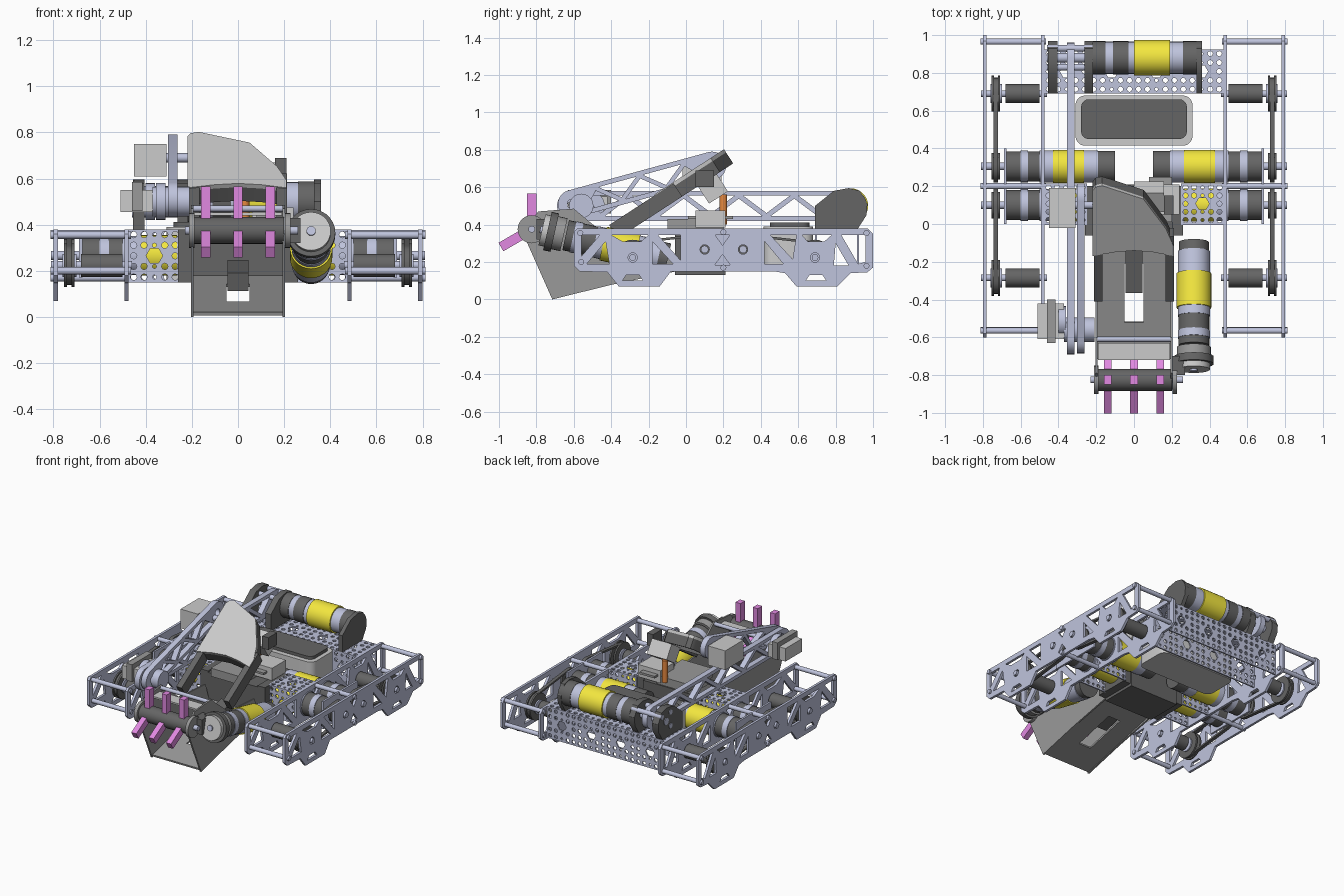
import bpy, bmesh
from math import sin, cos, pi, radians, atan2
from mathutils import Matrix, Vector

if "Cube" in bpy.data.objects:
    bpy.data.objects.remove(bpy.data.objects["Cube"])


def mat(name, rgb):
    m = bpy.data.materials.new(name)
    m.diffuse_color = (*rgb, 1)
    m.use_nodes = True
    m.node_tree.nodes["Principled BSDF"].inputs["Base Color"].default_value = m.diffuse_color
    return m


DARK = mat("dark_grey", (0.13, 0.13, 0.13))
MID = mat("mid_grey", (0.32, 0.32, 0.32))
METAL = mat("pale_metal", (0.52, 0.55, 0.72))
YELLOW = mat("yellow", (0.9, 0.8, 0.05))
PINK = mat("pink", (0.75, 0.25, 0.75))
ORANGE = mat("orange", (0.8, 0.25, 0.05))
I4 = Matrix.Identity(4)


def frame(ex, ey, ez, o=(0, 0, 0)):
    m = Matrix((ex, ey, ez)).transposed().to_4x4()
    m.translation = o
    return m


def side(x):    # sketch (y, z), thickness along x
    return frame((0, 1, 0), (0, 0, 1), (1, 0, 0), (x, 0, 0))


def face(y):    # sketch (x, z), thickness along y
    return frame((1, 0, 0), (0, 0, 1), (0, -1, 0), (0, y, 0))


def flat(z):
    return Matrix.Translation((0, 0, z))


def finish(name, bm, m, material):
    me = bpy.data.meshes.new(name)
    bm.to_mesh(me)
    bm.free()
    ob = bpy.data.objects.new(name, me)
    bpy.context.collection.objects.link(ob)
    ob.matrix_world = m
    if material:
        me.materials.append(material)
    return ob


def box(name, x, y, z, material=None, m=I4, bevel=0):
    bm = bmesh.new()
    bmesh.ops.create_cube(bm, size=1)
    for v in bm.verts:
        v.co = [(a + b) / 2 + c * (b - a) for (a, b), c in zip((x, y, z), v.co)]
    if bevel:
        es = [e for e in bm.edges if abs((e.verts[0].co - e.verts[1].co).normalized().z) > 0.9]
        bmesh.ops.bevel(bm, geom=es, offset=bevel, segments=5, profile=0.5, affect='EDGES')
    return finish(name, bm, m, material)


def cyl(name, p, q, r, material=None, n=28):
    p, q = Vector(p), Vector(q)
    bm = bmesh.new()
    bmesh.ops.create_cone(bm, cap_ends=True, segments=n, radius1=r, radius2=r, depth=(q - p).length)
    m = Matrix.Translation((p + q) / 2) @ (q - p).to_track_quat('Z', 'Y').to_matrix().to_4x4()
    return finish(name, bm, m, material)


def sheet(name, loops, t, m, material=None):
    # filled outline with holes, thickness t
    cu = bpy.data.curves.new(name, 'CURVE')
    cu.dimensions, cu.fill_mode, cu.extrude = '2D', 'BOTH', t / 2
    for pts in loops:
        s = cu.splines.new('POLY')
        s.points.add(len(pts) - 1)
        for sp, p in zip(s.points, pts):
            sp.co = (p[0], p[1], 0, 1)
        s.use_cyclic_u = True
    ob = bpy.data.objects.new(name, cu)
    bpy.context.collection.objects.link(ob)
    ob.matrix_world = m
    if material:
        cu.materials.append(material)
    bpy.ops.object.select_all(action='DESELECT')
    ob.select_set(True)
    bpy.context.view_layer.objects.active = ob
    bpy.ops.object.convert(target='MESH')
    return ob


def ring(cx, cy, r, n=16):
    return [(cx + r * cos(2 * pi * i / n), cy + r * sin(2 * pi * i / n)) for i in range(n)]


def rect(x0, x1, y0, y1):
    return [(x0, y0), (x1, y0), (x1, y1), (x0, y1)]


def capsule(a, b, r, n=12):
    t = atan2(b[1] - a[1], b[0] - a[0])
    arc = lambda c, s: [(c[0] + r * cos(s + pi * i / n), c[1] + r * sin(s + pi * i / n)) for i in range(n + 1)]
    return arc(b, t - pi / 2) + arc(a, t + pi / 2)


def perforated(name, x0, x1, y0, y1, m):
    # grid of small holes with a large hexagon every few columns
    loops = [rect(x0, x1, y0, y1)]
    nx, ny = round((x1 - x0) / 0.047), 5
    for i in range(nx):
        for j in range(ny):
            cx, cy = x0 + (i + .5) * (x1 - x0) / nx, y0 + (j + .5) * (y1 - y0) / ny
            if i % 5 == 2 and j == 2:
                loops.append(ring(cx, cy, 0.036, 6))
            elif not (i % 5 in (1, 2, 3) and j == 2):
                loops.append(ring(cx, cy, 0.009 if i % 5 == 2 else 0.014, 8))
    sheet(name, loops, 0.01, m, METAL)


def motor(name, p, d, parts):
    p, d = Vector(p), Vector(d).normalized()
    for i, (a, b, r, mt) in enumerate(parts):
        cyl(f"{name}_section_{i}", p + d * a, p + d * b, r, mt)


# side rails: truss plates, standoffs, drums, pulleys, belts, drive motors
OUTLINE = [(-.58, .38), (.97, .38), (1, .35), (1, .17), (.97, .145), (.88, .14), (.81, .07), (.59, .07),
           (.53, .14), (.47, .15), (-.08, .15), (-.14, .07), (-.36, .07), (-.42, .145), (-.57, .15), (-.6, .18), (-.6, .36)]
CUTS = [[(-.56, .345), (-.56, .23), (-.46, .345)], [(-.53, .19), (-.41, .19), (-.43, .31)],
        [(-.40, .345), (-.20, .345), (-.24, .31), (-.34, .31)], [(-.15, .345), (-.03, .345), (-.03, .21)],
        [(-.18, .19), (-.07, .19), (-.18, .31)], [(-.34, .1), (-.23, .1), (-.25, .13), (-.32, .13)],
        [(.155, .345), (.235, .345), (.195, .29)], [(.155, .185), (.235, .185), (.195, .24)],
        [(.42, .19), (.52, .19), (.42, .31)], [(.45, .345), (.59, .345), (.57, .215)],
        [(.62, .345), (.78, .345), (.74, .31), (.65, .31)], [(.64, .1), (.75, .1), (.73, .13), (.66, .13)],
        [(.83, .345), (.96, .345), (.96, .20), (.92, .19)], [(.80, .30), (.79, .18), (.87, .18)]]
HUBS = [(-.285, .224), (.69, .224), (.10, .267), (.305, .267)]
for s, tag in ((-1, "left"), (1, "right")):
    holes = CUTS + [ring(y, z, 0.025) for y, z in HUBS]
    for x, where in ((.79, "outer"), (.483, "inner")):
        sheet(f"{tag}_{where}_side_plate", [OUTLINE] + holes, 0.018, side(s * x), METAL)
    for y, z in ((-.56, .20), (-.565, .355), (.965, .355), (.965, .18), (.2, .36), (.2, .17)):
        cyl(f"{tag}_standoff", (s * .465, y, z), (s * .812, y, z), 0.016, METAL, 12)
    for (y, z), (my, mz) in zip(HUBS, (HUBS[2], HUBS[3])):
        cyl(f"{tag}_drum", (s * .5, y, z), (s * .68, y, z), 0.05, DARK)
        cyl(f"{tag}_axle", (s * .46, y, z), (s * .81, y, z), 0.018, METAL, 12)
        for x in (.715, .748):
            cyl(f"{tag}_pulley_flange", (s * (x - .006), y, z), (s * (x + .006), y, z), 0.095, DARK)
            cyl(f"{tag}_drive_flange", (s * (x - .006), my, mz), (s * (x + .006), my, mz), 0.07, DARK)
        cyl(f"{tag}_pulley_core", (s * .70, y, z), (s * .76, y, z), 0.05, METAL)
        belt = [capsule((y, z), (my, mz), r) for r in (.085, .072)]
        sheet(f"{tag}_belt", belt, 0.025, side(s * .732), DARK)
    for y, z in HUBS[2:]:
        motor(f"{tag}_drive_motor_{y}", (0, y, z), (s, 0, 0),
              [(.10, .19, .082, DARK), (.19, .265, .085, METAL), (.265, .43, .088, YELLOW), (.43, .50, .085, METAL),
               (.50, .56, .08, DARK), (.56, .60, .084, METAL), (.60, .68, .08, DARK), (.68, .81, .02, METAL)])
    sheet(f"{tag}_gearbox_plate", [rect(.0, .40, .17, .37)], 0.014, side(s * .682), METAL)
    # front cross channel halves
    a, b = sorted((s * .25, s * .475))
    perforated(f"{tag}_channel_front", a, b, .15, .38, face(.0))
    perforated(f"{tag}_channel_back", a, b, .15, .38, face(.21))
    perforated(f"{tag}_channel_top", a, b, 0, .215, flat(.375))
    box(f"{tag}_channel_clamp", sorted((s * .2, s * .26)), (-.06, .2), (.15, .38), DARK)

# rear cross channel
perforated("rear_channel_back", -.475, .475, .15, .38, face(.92))
perforated("rear_channel_front", -.475, .475, .15, .38, face(.695))
perforated("rear_channel_top", -.475, .475, .69, .925, flat(.375))

# arm motor on its brackets
motor("arm_motor", (0, .88, .5), (1, 0, 0),
      [(-.46, -.22, .025, METAL), (-.22, -.15, .088, DARK), (-.15, -.11, .085, METAL), (-.11, -.03, .088, DARK),
       (-.03, 0, .085, METAL), (0, .19, .094, YELLOW), (.19, .26, .085, METAL), (.26, .36, .088, DARK)])
BRACKET = [(.69, .38), (.92, .38), (.965, .45), (.97, .51), (.93, .58), (.87, .595), (.79, .58), (.69, .50)]
for x, t in ((-.43, .05), (-.24, .045), (.345, .03)):
    sheet("arm_motor_bracket", [BRACKET], t, side(x), DARK)
for y, z in ((.83, .55), (.93, .55), (.83, .45)):
    cyl("arm_hub_bolt", (-.46, y, z), (-.22, y, z), .018, METAL, 12)

# battery in its tray
box("battery_tray", (-.31, .31), (.415, .68), (.15, .39), None, bevel=.05)
box("battery", (-.28, .28), (.45, .66), (.3, .412), DARK, bevel=.04)


def truss(name, p, q, r, x, t, n):
    # rounded bar with alternating triangular windows
    p, q = Vector(p), Vector(q)
    u = (q - p).normalized()
    v = Vector((-u.y, u.x))
    L = (q - p).length
    loops = [capsule(p, q, r), ring(*p, .025), ring(*q, .025)]
    w, step = r - .025, (L - .16) / n
    for i in range(n):
        k, a = (1 if i % 2 else -1), .08 + i * step
        tri = ((a - step * .35, k * w), (a + step * 1.35, k * w), (a + step * .5, -k * w * .7))
        loops.append([p + u * min(max(c, .06), L - .06) + v * h for c, h in tri])
    sheet(name, loops, t, side(x), METAL)


# lift arm links and pivots
truss("lower_arm", (.88, .5), (-.61, .5), .08, -.335, .04, 9)
truss("upper_arm", (-.61, .51), (.14, .715), .075, -.283, .04, 5)
cyl("elbow_hub", (-.37, -.56, .5), (-.21, -.56, .5), .065, METAL)
cyl("elbow_collar", (-.40, -.515, .5), (-.36, -.515, .5), .08, METAL)
cyl("wrist_shaft", (-.31, .1, .69), (-.2, .1, .69), .02, METAL, 12)
box("upper_servo", (-.45, -.31), (-.02, .19), (.61, .75))
box("elbow_servo", (-.51, -.37), (-.61, -.42), (.455, .55))
box("elbow_servo_tabs", (-.46, -.415), (-.63, -.4), (.46, .585), MID)
box("gate_servo", (.06, .24), (.05, .21), (.385, .475))
box("gate_servo_tabs", (.08, .2), (.01, .25), (.43, .445), MID)
cyl("gate_shaft", (.03, .2, .40), (.03, .2, .56), .02, ORANGE, 12)

# tilted bucket with two forks
A = radians(33)
TILT = frame((1, 0, 0), (0, cos(A), sin(A)), (0, -sin(A), cos(A)), (0, -.17, .56))
LID = [(-.22, 0), (-.22, .41), (-.205, .435), (-.17, .445), (.05, .36), (.17, .17), (.21, .06), (.21, 0),
       (.1, .025), (0, .035), (-.1, .025)]
sheet("bucket_lid", [LID], .02, TILT @ flat(-.01))
INNER = [(c * .9, .04 + h * .84) for c, h in LID[:8]]
sheet("bucket_wall", [LID, INNER], .07, TILT @ flat(-.055), DARK)
for x in (-.19, .19):
    box("bucket_fork", (x - .022, x + .022), (-.29, .12), (-.09, -.005), DARK, TILT)
box("bucket_servo", (0, .16), (.22, .34), (-.20, -.09), None, TILT)
box("bucket_latch", (.16, .21), (.05, .15), (.60, .69), DARK)

# intake scoop: cheeks, ramp with slot, inner housing
CHEEK = [(-.715, 0), (-.875, .36), (-.79, .47), (-.60, .485), (-.4, .32), (-.1, .3), (-.05, .15), (-.39, .08)]
for x in (-.198, .198):
    sheet("scoop_cheek", [CHEEK], .012, side(x), MID)
B = atan2(.08, .33)
RAMP = frame((1, 0, 0), (0, cos(B), sin(B)), (0, -sin(B), cos(B)), (0, -.713, .014))
sheet("scoop_ramp", [rect(-.2, .2, 0, .7), rect(-.05, .05, .2, .52)], .014, RAMP, MID)
box("ramp_slide", (-.045, .045), (.38, .62), (.01, .09), DARK, RAMP)
box("feed_housing", (-.2, .2), (-.06, .21), (.13, .37), DARK)
box("housing_top", (-.15, .1), (-.1, .2), (.37, .43), MID)
cyl("scoop_crossbar", (-.2, -.61, .47), (.2, -.61, .47), .014, METAL, 12)
box("scoop_shelf", (-.19, .19), (-.72, -.63), (.44, .452))

# intake roller with three rows of paddles
RY, RZ = -.825, .375
cyl("intake_roller", (-.2, RY, RZ), (.2, RY, RZ), .058, DARK)
cyl("roller_shaft", (-.23, RY, RZ), (.26, RY, RZ), .018, METAL, 12)
for x in (-.2, .215):
    cyl("roller_end_disc", (x - .012, RY, RZ), (x + .012, RY, RZ), .075, MID)
for x in (-.14, 0, .14):
    for k in (90, 210, 330):
        a = radians(k)
        m = frame((1, 0, 0), (0, cos(a), sin(a)), (0, -sin(a), cos(a)), (x, RY, RZ))
        box("paddle", (-.02, .02), (.05, .19), (-.026, .026), PINK, m)

# tilted intake motor
motor("intake_motor", (.317, -.77, .372), (0, 1, -.225),
      [(0, .03, .085, None), (.03, .07, .105, DARK), (.07, .12, .09, MID), (.13, .29, .082, DARK), (.17, .21, .085, METAL),
       (.29, .335, .085, METAL), (.335, .52, .092, YELLOW), (.52, .64, .085, METAL), (.64, .69, .08, DARK), (-.01, 0, .02, METAL)])
box("intake_gear_case", (.2, .27), (-.80, -.70), (.32, .43), DARK)

for o in bpy.context.scene.objects:
    o.select_set(o.type == 'MESH')
bpy.context.view_layer.objects.active = bpy.data.objects["intake_roller"]
bpy.ops.object.shade_smooth_by_angle(angle=radians(32))
